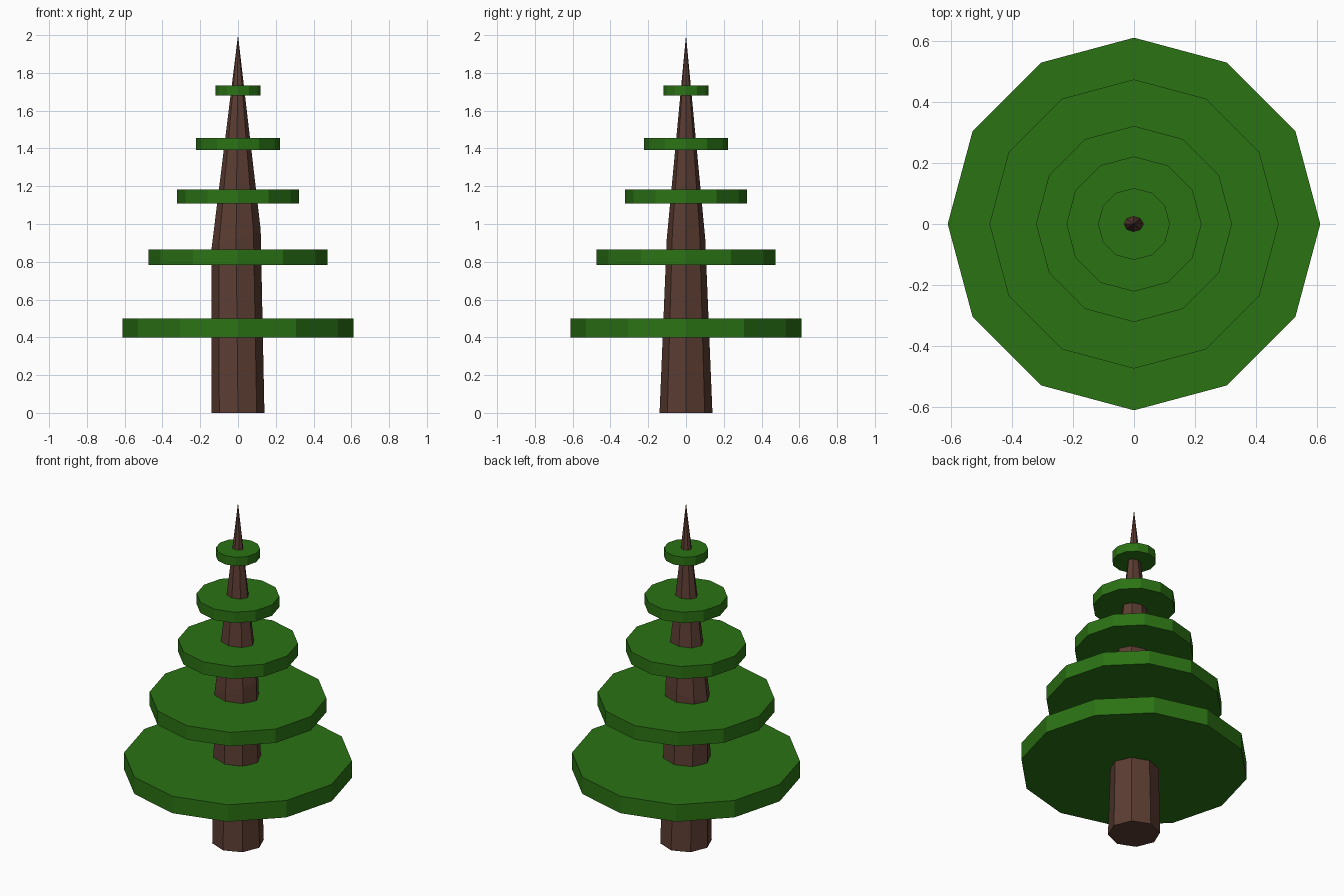
import bpy, bmesh
from math import cos, sin, pi

if "Cube" in bpy.data.objects:
    bpy.data.objects.remove(bpy.data.objects["Cube"])


def material(name, color):
    m = bpy.data.materials.new(name)
    m.diffuse_color = (*color, 1)
    m.use_nodes = True
    m.node_tree.nodes["Principled BSDF"].inputs["Base Color"].default_value = m.diffuse_color
    return m


bark = material("bark", (0.105, 0.046, 0.032))
needles = material("needles", (0.024, 0.17, 0.007))

# Trunk: eight-sided, with a slightly tilted, squashed middle ring and a pointed tip
SIDES = 8
bm = bmesh.new()
base, middle = [], []
for i in range(SIDES):
    c, s = cos(2 * pi * i / SIDES), sin(2 * pi * i / SIDES)
    base.append(bm.verts.new((0.14 * c, 0.14 * s, 0)))
    middle.append(bm.verts.new((-0.01 + 0.13 * c, 0.102 * s, 0.92 + 0.05 * c)))
tip = bm.verts.new((0, 0, 2))
bm.faces.new(base[::-1])
for i in range(SIDES):
    j = (i + 1) % SIDES
    bm.faces.new((base[i], base[j], middle[j], middle[i]))
    bm.faces.new((middle[i], middle[j], tip))
mesh = bpy.data.meshes.new("trunk")
bm.to_mesh(mesh)
bm.free()
trunk = bpy.data.objects.new("trunk", mesh)
bpy.context.collection.objects.link(trunk)
mesh.materials.append(bark)

# Foliage: five twelve-sided discs (radius, bottom, top)
tiers = [(0.612, 0.40, 0.50), (0.475, 0.782, 0.864), (0.322, 1.108, 1.182),
         (0.222, 1.392, 1.456), (0.118, 1.68, 1.732)]
for n, (r, z0, z1) in enumerate(tiers, 1):
    bpy.ops.mesh.primitive_cylinder_add(vertices=12, radius=r, depth=z1 - z0,
                                        location=(0, 0, (z0 + z1) / 2))
    disc = bpy.context.object
    disc.name = f"foliage_tier_{n}"
    disc.data.materials.append(needles)
